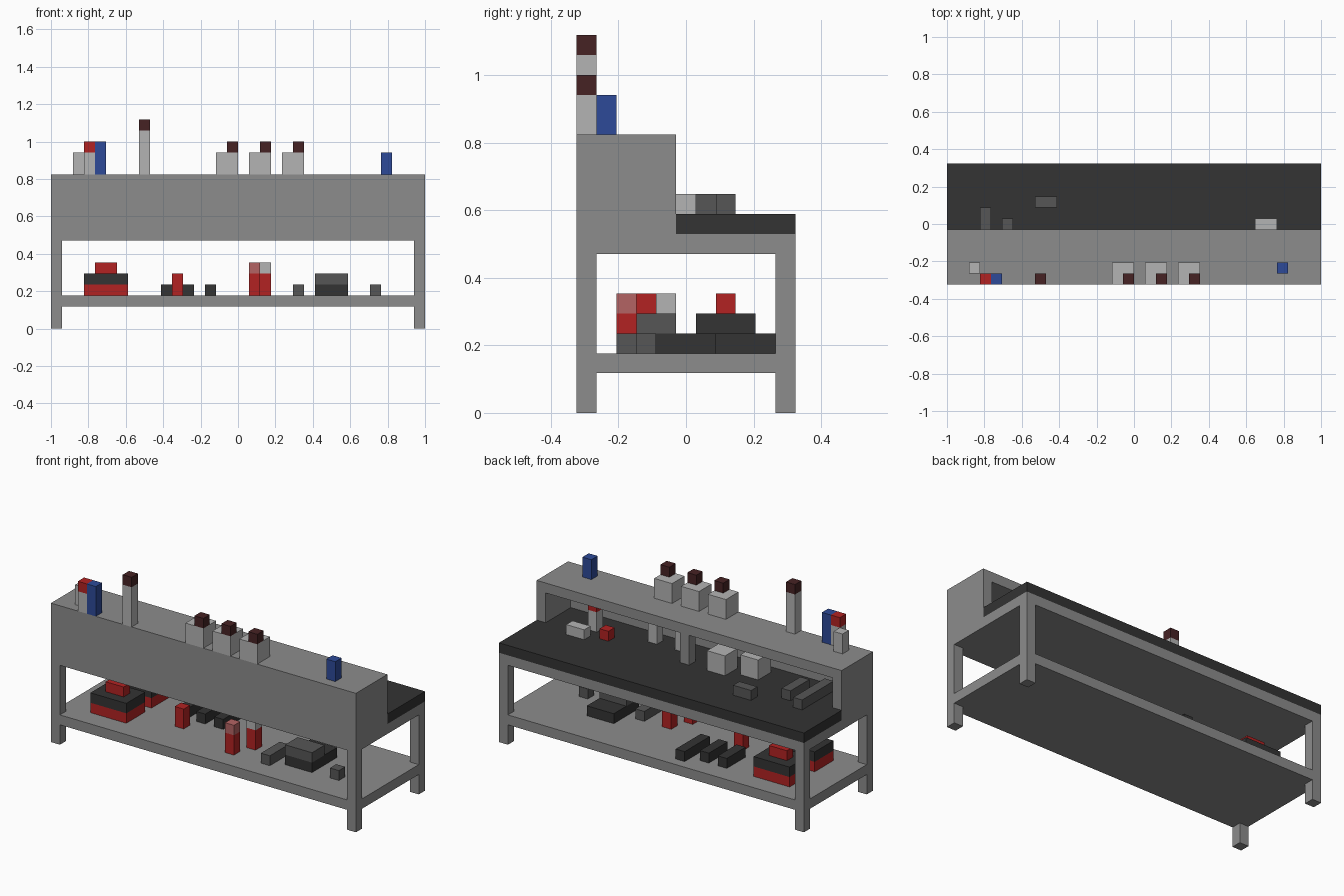
import bpy, bmesh
from mathutils import Vector

cube = bpy.data.objects.get("Cube")
if cube:
    bpy.data.objects.remove(cube)

U = 2 / 34                       # one grid cell
ORIGIN = Vector((-17, -5.5, 0))  # grid corner, in cells


def make_material(name, rgb):
    lin = [((c / 255 + 0.055) / 1.055) ** 2.4 for c in rgb] + [1]
    m = bpy.data.materials.new(name)
    m.use_nodes = True
    m.diffuse_color = lin
    bsdf = next(n for n in m.node_tree.nodes if n.type == 'BSDF_PRINCIPLED')
    bsdf.inputs["Base Color"].default_value = lin
    return m


MATS = {n: make_material(n, c) for n, c in {
    "bench grey": (140, 140, 140),
    "light grey": (180, 180, 180),
    "mid grey": (86, 86, 86),
    "charcoal": (51, 51, 51),
    "red": (178, 34, 34),
    "pale red": (180, 100, 100),
    "blue": (45, 74, 152),
    "dark brown": (70, 34, 36),
}.items()}


def build(name, *blocks):
    """One object from blocks of (colour, x0, x1, y0, y1, z0, z1) in grid cells."""
    bm = bmesh.new()
    mesh = bpy.data.meshes.new(name)
    used = []
    for colour, x0, x1, y0, y1, z0, z1 in blocks:
        if colour not in used:
            used.append(colour)
            mesh.materials.append(MATS[colour])
        lo, hi = Vector((x0, y0, z0)), Vector((x1, y1, z1))
        verts = bmesh.ops.create_cube(bm, size=1)["verts"]
        for v in verts:
            v.co = (ORIGIN + (lo + hi) / 2 + v.co * (hi - lo)) * U
        for f in {f for v in verts for f in v.link_faces}:
            f.material_index = used.index(colour)
    bm.to_mesh(mesh)
    bm.free()
    obj = bpy.data.objects.new(name, mesh)
    bpy.context.collection.objects.link(obj)
    return obj


G, W, M, D = "bench grey", "light grey", "mid grey", "charcoal"
R, P, B, K = "red", "pale red", "blue", "dark brown"

# Bench frame
for side, x in (("right", 0), ("left", 33)):
    for end, y in (("front", 0), ("back", 10)):
        build(f"{end}_{side}_leg", (G, x, x + 1, y, y + 1, 0, 8))
    build(f"hutch_{side}_side", (G, x, x + 1, 0, 5, 9, 13))
build("lower_shelf", (G, 0, 34, 0, 11, 2, 3))
build("table_frame", (G, 0, 34, 0, 11, 8, 9))
build("worktop", (D, 0, 34, 5, 11, 9, 10), (D, 1, 33, 1, 5, 9, 10))

# Raised hutch
build("hutch_panel", (G, 1, 33, 0, 1, 9, 13))
build("hutch_top", (G, 0, 34, 0, 5, 13, 14))
build("hutch_post", (G, 17, 18, 4, 5, 10, 13))

# Containers on the hutch
for n, x in enumerate((15, 18, 21), 1):
    build(f"jar_{n}", (W, x, x + 2, 0, 2, 14, 16), (K, x + 1, x + 2, 0, 1, 16, 17))
build("tall_bottle", (W, 8, 9, 0, 1, 14, 18), (K, 8, 9, 0, 1, 18, 19))
build("small_tin", (W, 2, 3, 1, 2, 14, 16))
build("red_cap_bottle", (W, 3, 4, 0, 1, 14, 16), (R, 3, 4, 0, 1, 16, 17))
build("tall_blue_can", (B, 4, 5, 0, 1, 14, 17))
build("short_blue_can", (B, 30, 31, 1, 2, 14, 16))

# Things on the worktop
build("white_box_a", (W, 13, 15, 3, 5, 10, 12))
build("white_box_b", (W, 10, 12, 2, 4, 10, 12))
build("white_tube_a", (W, 22, 23, 2, 3, 10, 12))
build("white_tube_b", (W, 19, 20, 2, 3, 10, 12))
build("glue_bottle", (W, 28, 29, 3, 4, 10, 12), (R, 28, 29, 3, 4, 12, 13))
build("flat_white_box", (W, 28, 30, 5, 6, 10, 11))
build("red_block", (R, 26, 27, 4, 5, 10, 11))
build("long_tool", (M, 3, 4, 2, 7, 10, 11))
build("medium_tool", (M, 5, 6, 3, 6, 10, 11))
build("short_tool", (M, 8, 10, 7, 8, 10, 11))

# Tool boxes on the lower shelf
for n, y in enumerate((2, 6), 1):
    build(f"tool_box_{n}", (R, 3, 7, y, y + 3, 3, 4), (D, 3, 7, y, y + 3, 4, 5),
          (R, 4, 6, y + 1, y + 2, 5, 6))

# Cans, bars and cases on the lower shelf
build("spray_can_a", (R, 18, 19, 2, 3, 3, 5), (P, 18, 19, 2, 3, 5, 6))
build("spray_can_b", (R, 19, 20, 4, 5, 3, 5), (W, 19, 20, 4, 5, 5, 6))
build("red_can", (R, 11, 12, 4, 5, 3, 5))
for n, (x, y1) in enumerate(((10, 9), (12, 9), (14, 10)), 1):
    build(f"dark_bar_{n}", (D, x, x + 1, 6, y1, 3, 4))
build("machine_case", (D, 24, 27, 3, 7, 3, 4), (M, 24, 27, 3, 5, 4, 5))
build("grey_bar", (M, 22, 23, 2, 5, 3, 4))
build("grey_block", (M, 29, 30, 3, 4, 3, 4))
